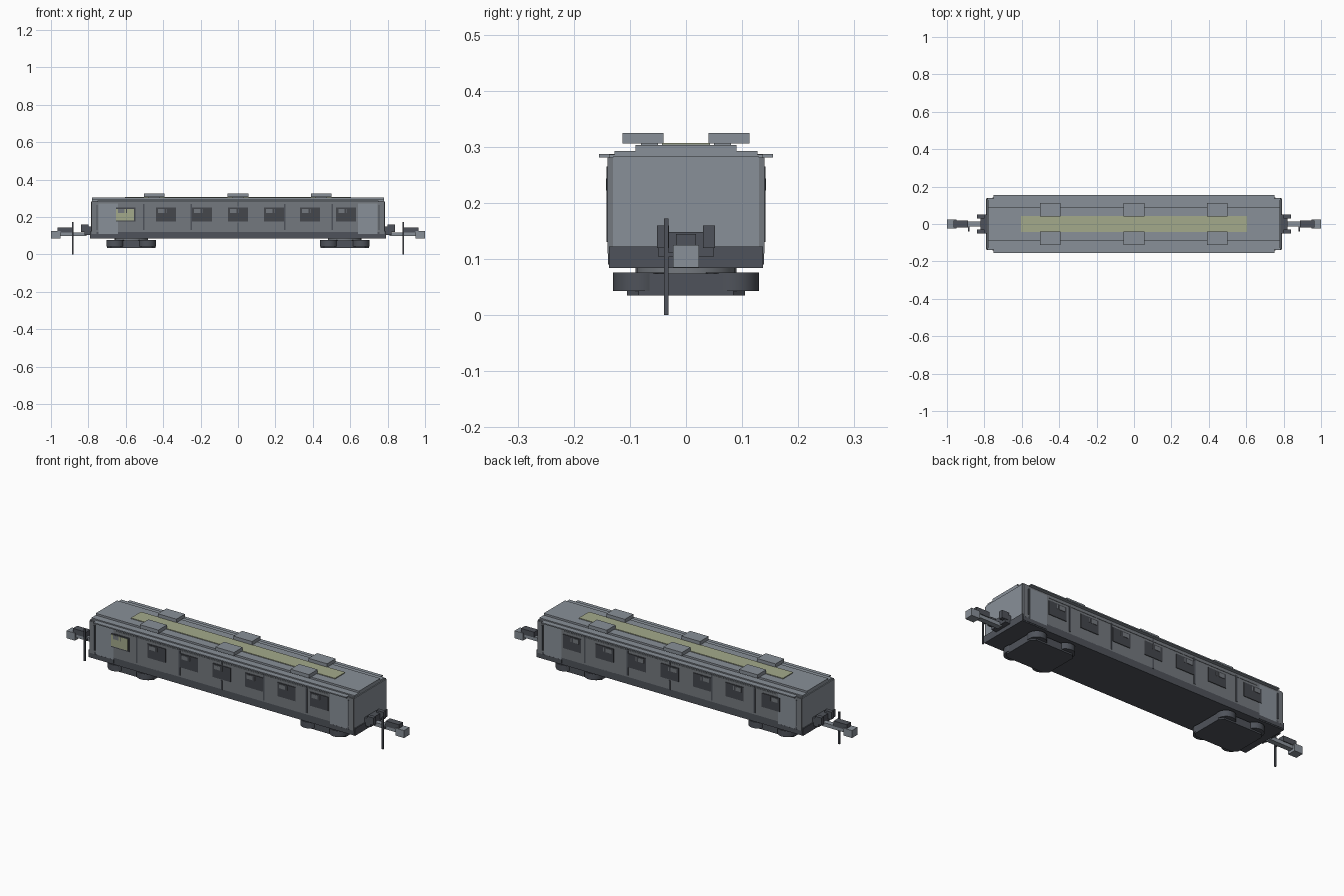
import bpy, bmesh, math

if "Cube" in bpy.data.objects:
    bpy.data.objects.remove(bpy.data.objects["Cube"])


def mat(name, r, g, b):
    m = bpy.data.materials.new(name)
    m.diffuse_color = (r, g, b, 1)
    m.use_nodes = True
    m.node_tree.nodes["Principled BSDF"].inputs["Base Color"].default_value = m.diffuse_color
    return m


LIGHT = mat("light grey", 0.25, 0.28, 0.315)
SIDE = mat("side grey", 0.175, 0.19, 0.21)
DARK = mat("dark grey", 0.078, 0.086, 0.103)
GLASS = mat("window dark", 0.058, 0.063, 0.073)
OLIVE = mat("pale olive", 0.37, 0.40, 0.26)


def finish(name, bm, material):
    me = bpy.data.meshes.new(name)
    bm.to_mesh(me)
    bm.free()
    me.materials.append(material)
    ob = bpy.data.objects.new(name, me)
    bpy.context.collection.objects.link(ob)
    return ob


def box(name, material, x, y, z):
    """Box from (min, max) ranges, in any order."""
    bm = bmesh.new()
    bmesh.ops.create_cube(bm, size=1)
    for v in bm.verts:
        for i, (a, b) in enumerate((x, y, z)):
            v.co[i] = (a + b) / 2 + v.co[i] * abs(b - a)
    return finish(name, bm, material)


def disc(name, material, centre, r, z0, z1):
    bm = bmesh.new()
    bmesh.ops.create_cone(bm, cap_ends=True, segments=24, radius1=r, radius2=r, depth=z1 - z0)
    bmesh.ops.translate(bm, verts=bm.verts, vec=(centre[0], centre[1], (z0 + z1) / 2))
    ob = finish(name, bm, material)
    for p in ob.data.polygons:
        p.use_smooth = abs(p.normal.z) < 0.5
    for e in ob.data.edges:
        a, b = (ob.data.vertices[i].co.z for i in e.vertices)
        e.use_edge_sharp = abs(a - b) < 1e-5
    return ob


def sx(s, a, b):
    return (s * a, s * b)


# Body shell, colour of long walls set by face direction
body = box("body", LIGHT, (-0.78, 0.78), (-0.137, 0.137), (0.12, 0.286))
body.data.materials.append(SIDE)
for p in body.data.polygons:
    if abs(p.normal.y) > 0.5:
        p.material_index = 1

# Underframe
box("underframe", DARK, (-0.79, 0.79), (-0.137, 0.137), (0.084, 0.122))

# Stepped roof with skylight strip
box("gutter_roof", LIGHT, (-0.75, 0.75), (-0.155, 0.155), (0.281, 0.287))
box("lower_roof", LIGHT, (-0.78, 0.78), (-0.127, 0.127), (0.285, 0.293))
box("upper_roof", LIGHT, (-0.78, 0.78), (-0.09, 0.09), (0.292, 0.303))
box("skylight_mount", LIGHT, (-0.605, 0.605), (-0.043, 0.043), (0.302, 0.304))
box("skylight_strip", OLIVE, (-0.605, 0.605), (-0.043, 0.043), (0.304, 0.307))

# Roof vents
for s in (-1, 1):
    for cx in (-0.448, 0, 0.445):
        box("roof_vent", LIGHT, (cx - 0.055, cx + 0.055), sx(s, 0.04, 0.113), (0.306, 0.325))
        box("vent_foot", LIGHT, (cx - 0.03, cx + 0.03), sx(s, 0.05, 0.08), (0.302, 0.307))

# Long sides: windows, seams, doors and handrails
WINDOWS = (-0.6, -0.385, -0.193, 0, 0.193, 0.385, 0.578)
for s in (-1, 1):
    for i, cx in enumerate(WINDOWS):
        box("window", GLASS, (cx - 0.053, cx + 0.053), sx(s, 0.135, 0.1405), (0.176, 0.25))
        lit = s == -1 and i == 0
        if lit:
            box("lit_pane", OLIVE, (cx - 0.053, cx + 0.045), sx(s, 0.14, 0.142), (0.182, 0.244))
        box("vent_pane", SIDE, (cx - 0.042, cx - 0.008), sx(s, 0.14, 0.1425), (0.222, 0.244))
        box("window_bar", SIDE if not lit else GLASS, (cx + 0.002, cx + 0.006),
            sx(s, 0.14, 0.1425), (0.222, 0.244))
    for cx in (-0.503, -0.25, 0, 0.25, 0.503):
        # The centre and side seams stop around the window row
        spans = ((0.12, 0.17), (0.255, 0.281)) if cx == 0 else ((0.13, 0.27),)
        for z in spans:
            box("panel_seam", DARK, (cx - 0.004, cx + 0.004), sx(s, 0.135, 0.1395), z)
    for e in (-1, 1):
        box("door", LIGHT, sx(e, 0.642, 0.745), sx(s, 0.135, 0.1385), (0.11, 0.272))
        box("corner_post", SIDE, sx(e, 0.757, 0.783), sx(s, 0.12, 0.1395), (0.11, 0.281))
        box("handrail", DARK, sx(e, 0.75, 0.756), sx(s, 0.135, 0.142), (0.13, 0.265))
        box("door_step", DARK, sx(e, 0.64, 0.785), sx(s, 0.13, 0.139), (0.09, 0.11))
    box("side_rail", SIDE, (-0.63, 0.63), sx(s, 0.135, 0.139), (0.263, 0.267))

# Ends, bogies and couplers
for e in (-1, 1):
    box("end_panel", LIGHT, sx(e, 0.775, 0.785), (-0.13, 0.13), (0.12, 0.283))

    # Bogie: chamfered plate, pivot and four side bosses
    frame = box("bogie_frame", DARK, sx(e, 0.44, 0.70), (-0.105, 0.105), (0.035, 0.074))
    bm = bmesh.new()
    bm.from_mesh(frame.data)
    upright = [g for g in bm.edges if abs(g.verts[0].co.z - g.verts[1].co.z) > 0.01]
    bmesh.ops.bevel(bm, geom=upright, offset=0.02, segments=1, affect='EDGES')
    bm.to_mesh(frame.data)
    bm.free()
    disc("bogie_pivot", SIDE, (e * 0.57, 0), 0.09, 0.073, 0.086)
    for s in (-1, 1):
        for cx in (0.486, 0.657):
            disc("bogie_boss", DARK, (e * cx, s * 0.083), 0.047, 0.043, 0.076)

    # Buffer bracket with two ears
    box("coupler_bracket", DARK, sx(e, 0.785, 0.82), (-0.05, 0.05), (0.105, 0.148))
    box("bracket_ear_left", DARK, sx(e, 0.80, 0.84), (-0.052, -0.03), (0.12, 0.16))
    box("bracket_ear_right", DARK, sx(e, 0.80, 0.84), (0.03, 0.052), (0.12, 0.16))

    # Coupler shaft, head and uncoupling pin
    box("coupler_shaft", LIGHT, sx(e, 0.81, 0.96), (-0.014, 0.014), (0.098, 0.118))
    box("coupler_block", DARK, sx(e, 0.888, 0.966), (-0.018, 0.018), (0.116, 0.145))
    box("coupler_head", LIGHT, sx(e, 0.95, 1.0), (-0.023, 0.023), (0.085, 0.125))
    box("pin_arm", DARK, sx(e, 0.879, 0.887), (-0.036, -0.012), (0.104, 0.112))
    box("uncoupling_pin", DARK, sx(e, 0.879, 0.887), (-0.039, -0.031), (0.0, 0.172))
